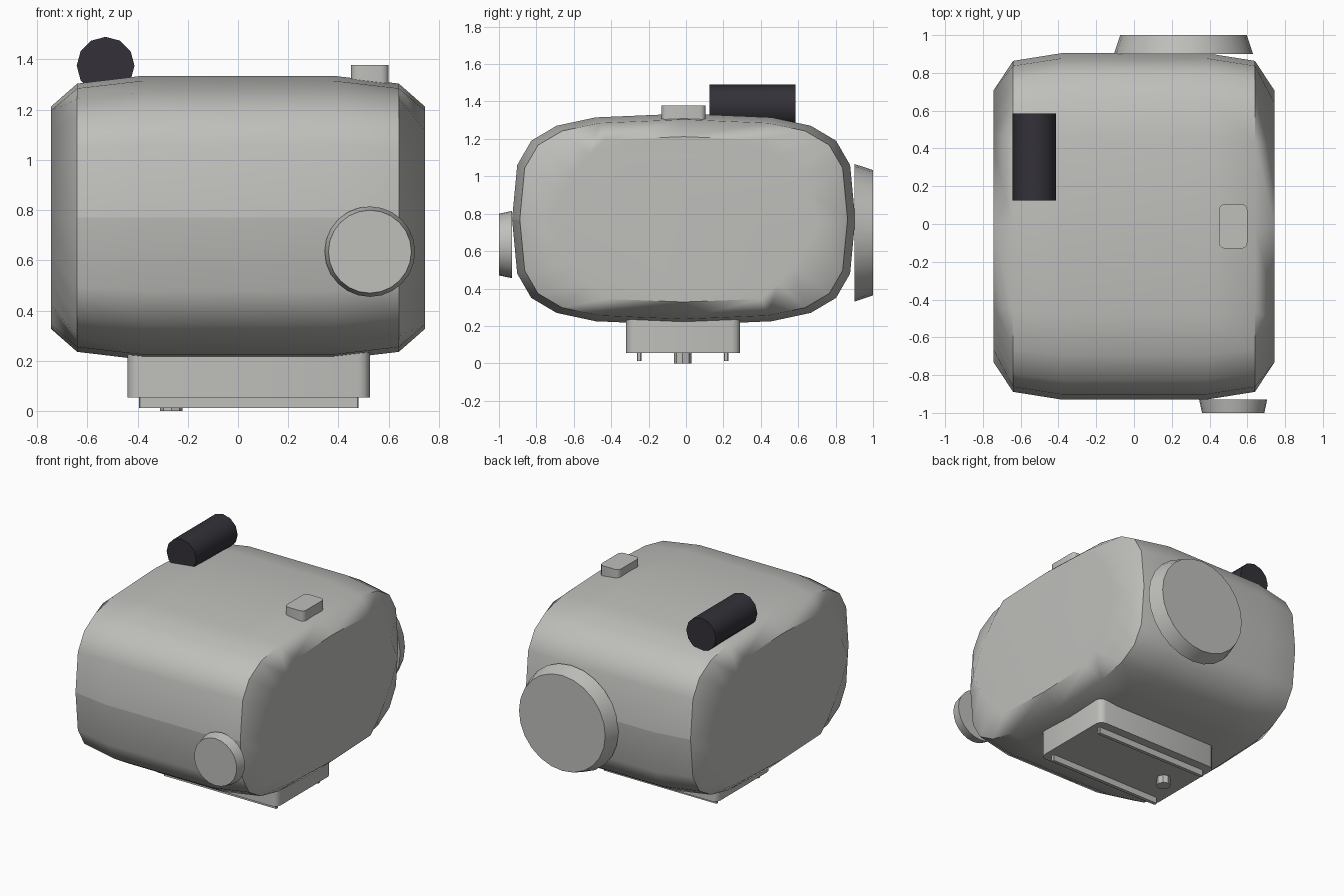
import bpy, bmesh, math
from mathutils import Matrix, Vector

if "Cube" in bpy.data.objects:
    bpy.data.objects.remove(bpy.data.objects["Cube"])


def material(name, rgb):
    m = bpy.data.materials.new(name)
    m.diffuse_color = (*rgb, 1)
    m.use_nodes = True
    m.node_tree.nodes["Principled BSDF"].inputs["Base Color"].default_value = m.diffuse_color
    return m


GREY = material("warm grey", (0.52, 0.52, 0.50))
DARK = material("dark charcoal", (0.033, 0.031, 0.040))


def finish(bm, name, mat, angle=40):
    bmesh.ops.recalc_face_normals(bm, faces=bm.faces)
    me = bpy.data.meshes.new(name)
    bm.to_mesh(me)
    bm.free()
    ob = bpy.data.objects.new(name, me)
    bpy.context.collection.objects.link(ob)
    me.materials.append(mat)
    bpy.ops.object.select_all(action='DESELECT')
    ob.select_set(True)
    bpy.context.view_layer.objects.active = ob
    bpy.ops.object.shade_smooth_by_angle(angle=math.radians(angle))
    return ob


def loft(name, rings, mat, angle=40):
    """Skin a list of equal-length point rings and cap both ends."""
    bm = bmesh.new()
    loops = [[bm.verts.new(p) for p in r] for r in rings]
    n = len(loops[0])
    for a, b in zip(loops, loops[1:]):
        for i in range(n):
            j = (i + 1) % n
            bm.faces.new((a[i], a[j], b[j], b[i]))
    bm.faces.new(loops[0])
    bm.faces.new(loops[-1])
    return finish(bm, name, mat, angle)


def barrel(name, x, z, y0, y1, r0, r1, sides, mat):
    """Round part along y, radius r0 at y0 and r1 at y1."""
    def ring(y, r):
        return [(x + r * math.cos(t), y, z + r * math.sin(t))
                for t in (2 * math.pi * i / sides for i in range(sides))]
    return loft(name, [ring(y0, r0), ring(y1, r1)], mat)


def rounded_box(name, x0, x1, y0, y1, z0, z1, r, mat, steps=3):
    """Box with rounded vertical corners."""
    pts = []
    corners = [(x1 - r, y1 - r), (x0 + r, y1 - r), (x0 + r, y0 + r), (x1 - r, y0 + r)]
    for k, (cx, cy) in enumerate(corners):
        for i in range(steps + 1):
            t = math.pi / 2 * (k + i / steps)
            pts.append((cx + r * math.cos(t), cy + r * math.sin(t)))
    return loft(name, [[(x, y, z) for x, y in pts] for z in (z0, z1)], mat)


# Body: quarter cross-sections mirrored to full rings, lofted along x
CY, CZ = -0.0125, 0.77
FULL = [(0.9175, 0), (0.89, 0.29), (0.815, 0.42), (0.68, 0.50), (0.47, 0.545), (0, 0.565)]
RIM = [(y * 0.955, z * 0.945) for y, z in FULL]
END = [(0.7175, 0), (0.65, 0.15), (0.58, 0.25), (0.505, 0.345), (0.42, 0.425), (0, 0.442)]


def section(x, q):
    top = q + [(-y, z) for y, z in q[-2::-1]]
    full = top + [(y, -z) for y, z in top[-2:0:-1]]
    return [(x, CY + y, CZ + z) for y, z in full]


body = loft("body", [section(-0.745, END), section(-0.64, RIM), section(-0.38, FULL),
                     section(0.38, FULL), section(0.64, RIM), section(0.745, END)], GREY)
# Seam line around the middle of the front and back
for e in body.data.edges:
    a, b = (body.data.vertices[i].co for i in e.vertices)
    if abs(a.z - CZ) < 1e-4 and abs(b.z - CZ) < 1e-4 and max(abs(a.x), abs(b.x)) < 0.7:
        e.use_edge_sharp = True
wn = body.modifiers.new("weighted normals", 'WEIGHTED_NORMAL')
wn.keep_sharp = True

# Round ends on the front and back
barrel("front_eyepiece", 0.525, 0.635, -0.93, -1.0, 0.18, 0.165, 24, GREY)
barrel("rear_lens", 0.262, 0.698, 0.90, 1.0, 0.368, 0.335, 24, GREY)

# Dark cylinder and button on top
barrel("top_cylinder", -0.527, 1.375, 0.125, 0.585, 0.115, 0.115, 12, DARK)
rounded_box("top_button", 0.45, 0.60, -0.13, 0.105, 1.27, 1.378, 0.03, GREY)

# Mounting base with two rails and a stud underneath
rounded_box("base", -0.44, 0.525, -0.32, 0.29, 0.055, 0.25, 0.045, GREY)
for label, y in (("front", -0.25), ("rear", 0.215)):
    rounded_box(label + "_rail", -0.395, 0.48, y - 0.012, y + 0.012, 0.012, 0.06, 0.004, GREY, 1)
stud = [(-0.265 + 0.045 * math.cos(t), -0.018 + 0.047 * math.sin(t))
        for t in (math.pi / 4 * i for i in range(8))]
loft("base_stud", [[(x, y, z) for x, y in stud] for z in (0.0, 0.06)], GREY)
